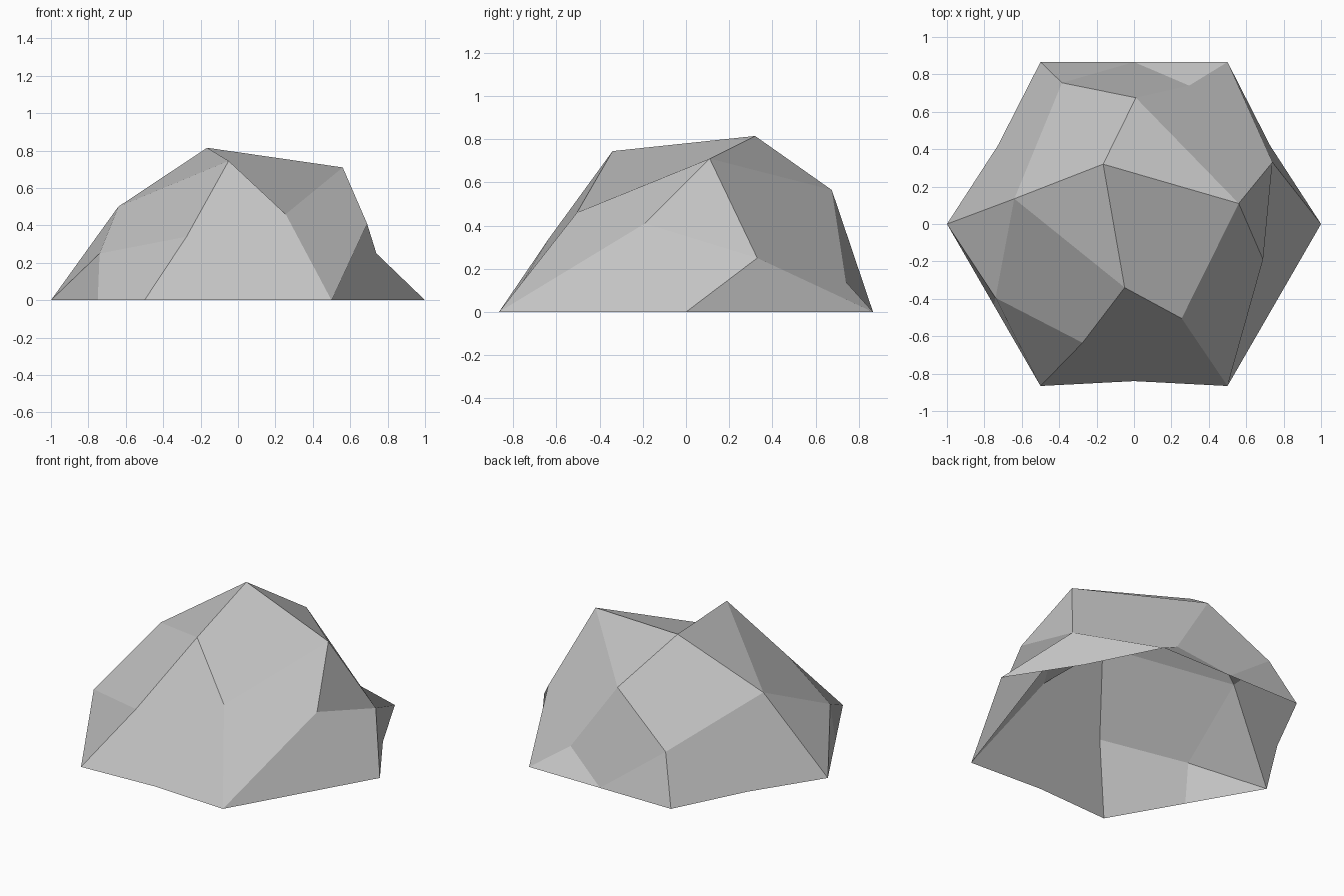
import bpy
import bmesh
from math import radians
from mathutils import Matrix, Vector

cube = bpy.data.objects.get("Cube")
if cube:
    bpy.data.objects.remove(cube)


def make_material(name, colour):
    mat = bpy.data.materials.new(name)
    mat.use_nodes = True
    mat.diffuse_color = colour
    mat.node_tree.nodes["Principled BSDF"].inputs["Base Color"].default_value = colour
    return mat


# Hexagonal foot: corners in capitals, edge midpoints in small letters
points = {}
for i, name in enumerate("ABCDEF"):
    points[name] = Matrix.Rotation(radians(60 * i), 3, "Z") @ Vector((1, 0, 0))
for name, start, end, pull in zip("abcdef", "ABCDEF", "BCDEFA", (0.97, 1) * 3):
    points[name] = (points[start] + points[end]) / 2 * pull

# Crown and shoulder points of the boulder
points.update({
    "T": (-0.165, 0.32, 0.815),   # summit
    "R": (0.56, 0.11, 0.71),
    "S": (-0.05, -0.34, 0.745),
    "N": (0.01, 0.675, 0.565),
    "L": (-0.64, 0.135, 0.5),
    "G": (0.255, -0.505, 0.46),   # shoulders
    "H": (0.69, -0.19, 0.41),
    "K": (-0.275, -0.635, 0.34),
    "M": (-0.385, 0.755, 0.29),
    "I": (0.74, 0.33, 0.25),
    "O": (-0.74, -0.395, 0.25),
    "J": (0.295, 0.74, 0.14),
})

# Facets, each listed anticlockwise from outside; the underside stays open
crown = "TRN TNML TLS TSGR"
sides = "RGFH RHI RIBJN NJbM MCcDL LDO LOKS SKEeFG"
foot = "HFfAI IAaB JBb MbC DdO OdEK"

bm = bmesh.new()
verts = {name: bm.verts.new(co) for name, co in points.items()}
for facet in f"{crown} {sides} {foot}".split():
    bm.faces.new([verts[name] for name in facet]).smooth = False

mesh = bpy.data.meshes.new("boulder")
bm.to_mesh(mesh)
bm.free()
mesh.materials.append(make_material("stone grey", (0.55, 0.55, 0.55, 1)))
boulder = bpy.data.objects.new("boulder", mesh)
bpy.context.collection.objects.link(boulder)
